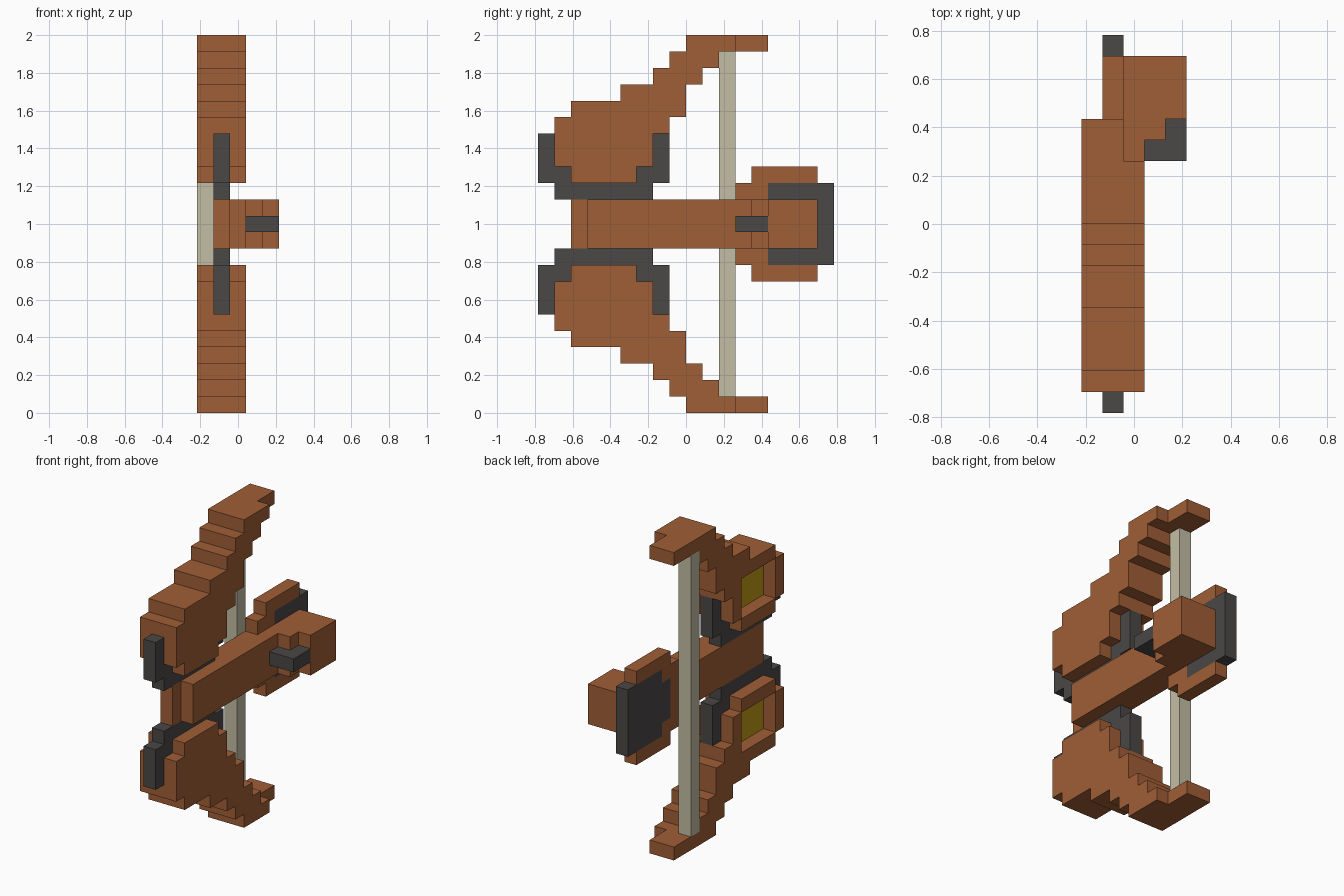
import bpy
import bmesh
from mathutils import Vector

UNIT = 2 / 23     # one block of the grid
TOP = 23          # height in blocks

if "Cube" in bpy.data.objects:
    bpy.data.objects.remove(bpy.data.objects["Cube"])


def make_material(name, rgb):
    mat = bpy.data.materials.new(name)
    mat.use_nodes = True
    color = (*rgb, 1)
    mat.diffuse_color = color
    bsdf = next(n for n in mat.node_tree.nodes if n.type == "BSDF_PRINCIPLED")
    bsdf.inputs["Base Color"].default_value = color
    return mat


WOOD = make_material("warm_brown_wood", (0.352, 0.112, 0.037))
IRON = make_material("dark_grey_iron", (0.070, 0.065, 0.063))
CORD = make_material("pale_cord", (0.546, 0.515, 0.376))
GOLD = make_material("dull_gold", (0.515, 0.328, 0.007))


def stepped(name, mat, axes, steps, end, depth, flip=False):
    """Extrude a staircase outline. Each step is (start, low, high) along axes[0],
    measured on axes[1]; the outline is extruded over depth on axes[2]."""
    stops = [s[0] for s in steps[1:]] + [end]
    lower, upper = [], []
    for (start, low, high), stop in zip(steps, stops):
        lower += [(start, low), (stop, low)]
        upper += [(start, high), (stop, high)]
    outline = []
    for point in lower + upper[::-1]:
        if not outline or outline[-1] != point:
            outline.append(point)

    def place(a, b, c):
        v = Vector()
        for axis, value in zip(axes, (a, b, c)):
            v["xyz".index(axis)] = value
        if flip:
            v.z = TOP - v.z
        return v * UNIT

    bm = bmesh.new()
    face = bm.faces.new([bm.verts.new(place(a, b, depth[0])) for a, b in outline])
    result = bmesh.ops.extrude_face_region(bm, geom=[face])
    moved = [g for g in result["geom"] if isinstance(g, bmesh.types.BMVert)]
    bmesh.ops.translate(bm, verts=moved, vec=place(0, 0, depth[1]) - place(0, 0, depth[0]))
    bmesh.ops.recalc_face_normals(bm, faces=bm.faces)
    mesh = bpy.data.meshes.new(name)
    bm.to_mesh(mesh)
    bm.free()
    mesh.materials.append(mat)
    obj = bpy.data.objects.new(name, mesh)
    bpy.context.collection.objects.link(obj)
    return obj


def box(name, mat, x, y, z, flip=False):
    return stepped(name, mat, "yzx", [(y[0], *z)], y[1], x, flip)


def cut(obj, cutter):
    cutter.hide_render = True
    mod = obj.modifiers.new("recess", "BOOLEAN")
    mod.operation = "DIFFERENCE"
    mod.solver = "EXACT"
    mod.object = cutter
    bpy.context.view_layer.objects.active = obj
    bpy.ops.object.modifier_apply(modifier=mod.name)
    bpy.data.objects.remove(cutter)


MIDDLE = (-1.5, -0.5)   # the central layer of blocks across x

# Limb rows from the grip to the tip: (height, back edge, front edge)
LIMB = [(14, -7, -3), (15, -8, -2), (17, -8, -1), (18, -7, 0), (19, -4, 0),
        (20, -2, 1), (21, -1, 2), (22, 0, 3)]
# Iron bracket columns hugging the limb root
BRACKET = [(-9, 14, 17), (-8, 13, 15), (-7, 13, 14), (-3, 13, 15), (-2, 14, 17)]
# Wooden rim around the butt plate, one half
RIM = [(3, 11.5, 14), (4, 13, 15), (5, 14, 15)]

for side, flip in (("upper", False), ("lower", True)):
    limb = stepped(side + "_limb", WOOD, "zyx", LIMB, TOP, (-2.5, 0.5), flip)
    # Recess with a gold panel set flush in its floor
    cut(limb, box("cutter", WOOD, (-3, -1.4), (-7, -3), (15, 18), flip))
    box(side + "_gold_panel", GOLD, (-1.5, -1.4), (-7, -3), (15, 18), flip)
    box(side + "_limb_tip", WOOD, (-2.5, -0.5), (3, 5), (22, TOP), flip)
    stepped(side + "_bracket", IRON, "yzx", BRACKET, -1, MIDDLE, flip)
    stepped(side + "_butt_rim", WOOD, "yzx", RIM, 8, MIDDLE, flip)

# Stock, widening toward the rear
stepped("stock", WOOD, "xyz",
        [(-1.5, -7, 3), (-0.5, -6, 8), (0.5, 4, 8), (1.5, 5, 8)], 2.5, (10, 13))

# Iron butt plate and trigger
stepped("butt_plate", IRON, "yzx", [(4, 10, 13), (5, 9, 14)], 9, MIDDLE)
stepped("trigger", IRON, "xyz", [(0.5, 3, 4), (1.5, 3, 5)], 2.5, (11, 12))

# Bowstring between the tips
box("bowstring", CORD, (-2.5, -1.5), (2, 3), (1, 22))
